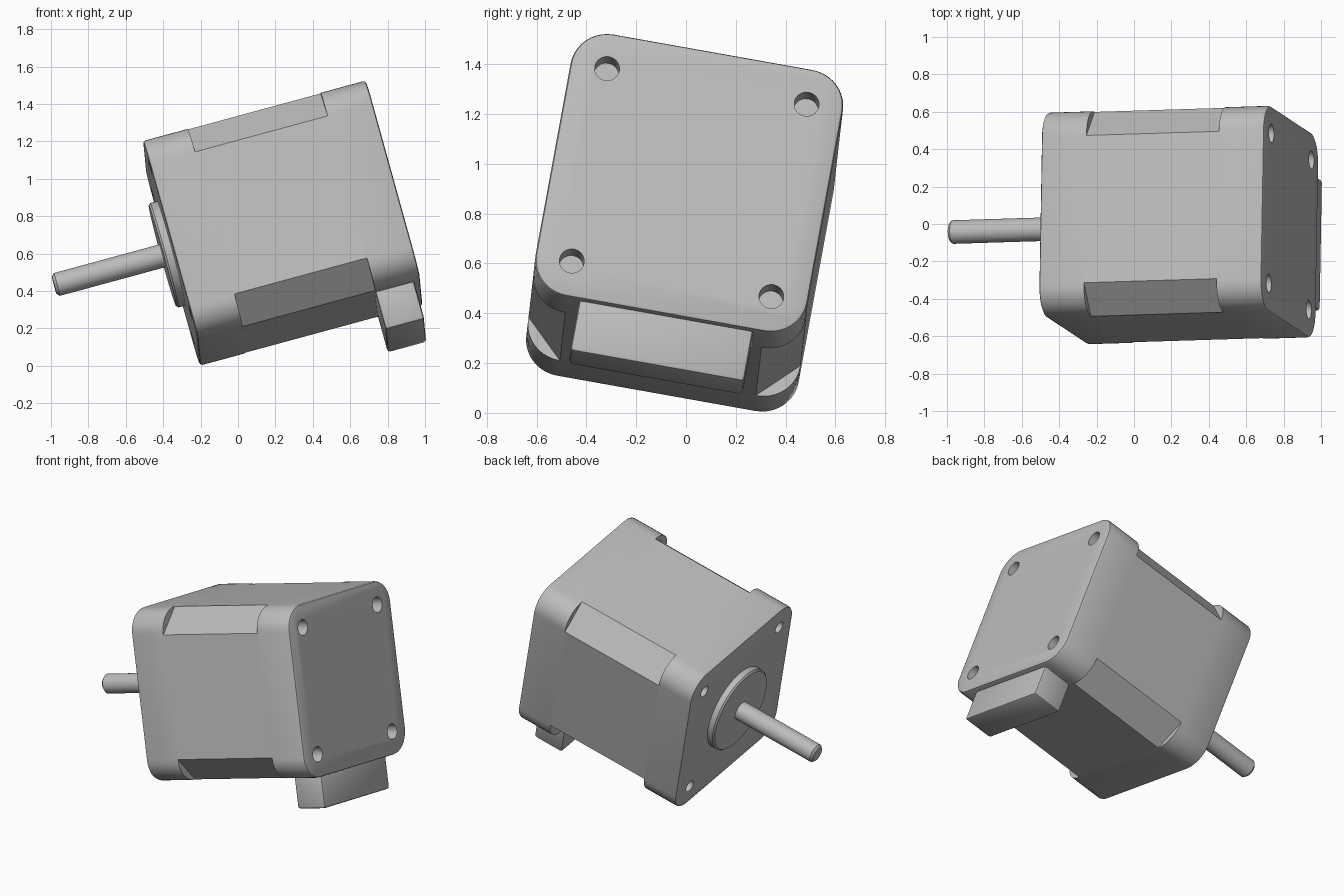
import bpy, bmesh, math
from mathutils import Matrix, Vector

cube = bpy.data.objects.get("Cube")
if cube:
    bpy.data.objects.remove(cube, do_unlink=True)

# Tilted motor frame: local Z runs along the shaft axis, 0 at the rear face
axis = Vector((0.965, 0.03, 0.262)).normalized()
side = Vector((0.018, 0.984, -0.175))
side = (side - axis * side.dot(axis)).normalized()
up = axis.cross(side)
FRAME = Matrix.Translation((0.835, 0.013, 0.925)) @ Matrix((side, up, axis)).transposed().to_4x4()

HALF, RADIUS, CHAMFER = 0.555, 0.15, 0.155
LENGTH, CAP, RIM = 1.235, 0.25, 0.015
PITCH = 0.407
ARC = 10

grey = bpy.data.materials.new("light_grey")
grey.use_nodes = True
grey.diffuse_color = (0.5, 0.5, 0.5, 1)
grey.node_tree.nodes["Principled BSDF"].inputs["Base Color"].default_value = (0.5, 0.5, 0.5, 1)


def make_object(name, bm):
    bmesh.ops.recalc_face_normals(bm, faces=bm.faces)
    mesh = bpy.data.meshes.new(name)
    bm.to_mesh(mesh)
    bm.free()
    mesh.materials.append(grey)
    ob = bpy.data.objects.new(name, mesh)
    bpy.context.collection.objects.link(ob)
    ob.matrix_world = FRAME
    return ob


def activate(ob):
    bpy.ops.object.select_all(action='DESELECT')
    ob.select_set(True)
    bpy.context.view_layer.objects.active = ob


def loft(bm, rings):
    """Skin a list of equal-length point rings and close both ends."""
    rows = [[bm.verts.new(p) for p in ring] for ring in rings]
    n = len(rows[0])
    for a, b in zip(rows, rows[1:]):
        for i in range(n):
            j = (i + 1) % n
            bm.faces.new((a[i], a[j], b[j], b[i]))
    bm.faces.new(rows[0][::-1])
    bm.faces.new(rows[-1])


def square_ring(z, inset=0.0, chamfered=False):
    """Square outline with rounded or flat-cut corners."""
    ring = []
    for k in range(4):
        turn = Matrix.Rotation(k * math.pi / 2, 3, 'Z')
        for i in range(ARC + 1):
            t = i / ARC
            if chamfered:
                x, y = HALF - CHAMFER * t, HALF - CHAMFER * (1 - t)
            else:
                c, a = HALF - RADIUS, t * math.pi / 2
                x = c + (RADIUS - inset) * math.cos(a)
                y = c + (RADIUS - inset) * math.sin(a)
            ring.append(turn @ Vector((x, y, z)))
    return ring


def circle_ring(r, z, x=0.0, y=0.0, n=32):
    return [(x + r * math.cos(2 * math.pi * i / n), y + r * math.sin(2 * math.pi * i / n), z)
            for i in range(n)]


# Body: rounded end caps with a corner-cut middle section
front = -LENGTH
bm = bmesh.new()
loft(bm, [square_ring(front, RIM),
          square_ring(front + RIM * 0.3, RIM * 0.3),
          square_ring(front + RIM),
          square_ring(front + CAP),
          square_ring(front + CAP, chamfered=True),
          square_ring(-CAP, chamfered=True),
          square_ring(-CAP),
          square_ring(-RIM),
          square_ring(-RIM * 0.3, RIM * 0.3),
          square_ring(0, RIM)])
body = make_object("motor_body", bm)

# Screw holes in both end faces
bm = bmesh.new()
for sx in (-1, 1):
    for sy in (-1, 1):
        for r, z0, z1 in ((0.05, -0.1, 0.05), (0.04, front - 0.05, front + 0.1)):
            loft(bm, [circle_ring(r, z, sx * PITCH, sy * PITCH, 20) for z in (z0, z1)])
cutter = make_object("screw_hole_cutter", bm)
cutter.hide_render = True
mod = body.modifiers.new("screw_holes", 'BOOLEAN')
mod.operation = 'DIFFERENCE'
mod.solver = 'EXACT'
mod.object = cutter
activate(body)
bpy.ops.object.modifier_apply(modifier=mod.name)
bpy.data.objects.remove(cutter, do_unlink=True)

# Raised pilot ring on the front face
bm = bmesh.new()
boss = front - 0.05
loft(bm, [circle_ring(0.278, boss, n=64), circle_ring(0.289, boss + 0.011, n=64),
          circle_ring(0.289, front + 0.02, n=64)])
pilot = make_object("pilot_boss", bm)

# Output shaft with a chamfered tip
bm = bmesh.new()
tip = -1.885
loft(bm, [circle_ring(0.048, tip), circle_ring(0.063, tip + 0.015), circle_ring(0.063, front)])
shaft = make_object("output_shaft", bm)

# Cable socket block under the rear cap
bm = bmesh.new()
bmesh.ops.create_cube(bm, size=1)
bmesh.ops.scale(bm, vec=(0.71, 0.265, 0.215), verts=bm.verts)
bmesh.ops.translate(bm, vec=(0.005, -0.6325, -0.1425), verts=bm.verts)
bmesh.ops.bevel(bm, geom=bm.edges[:], offset=0.016, segments=2, profile=0.5, affect='EDGES')
socket = make_object("cable_socket", bm)

for ob in (body, pilot, shaft, socket):
    activate(ob)
    bpy.ops.object.shade_smooth_by_angle(angle=math.radians(35))
